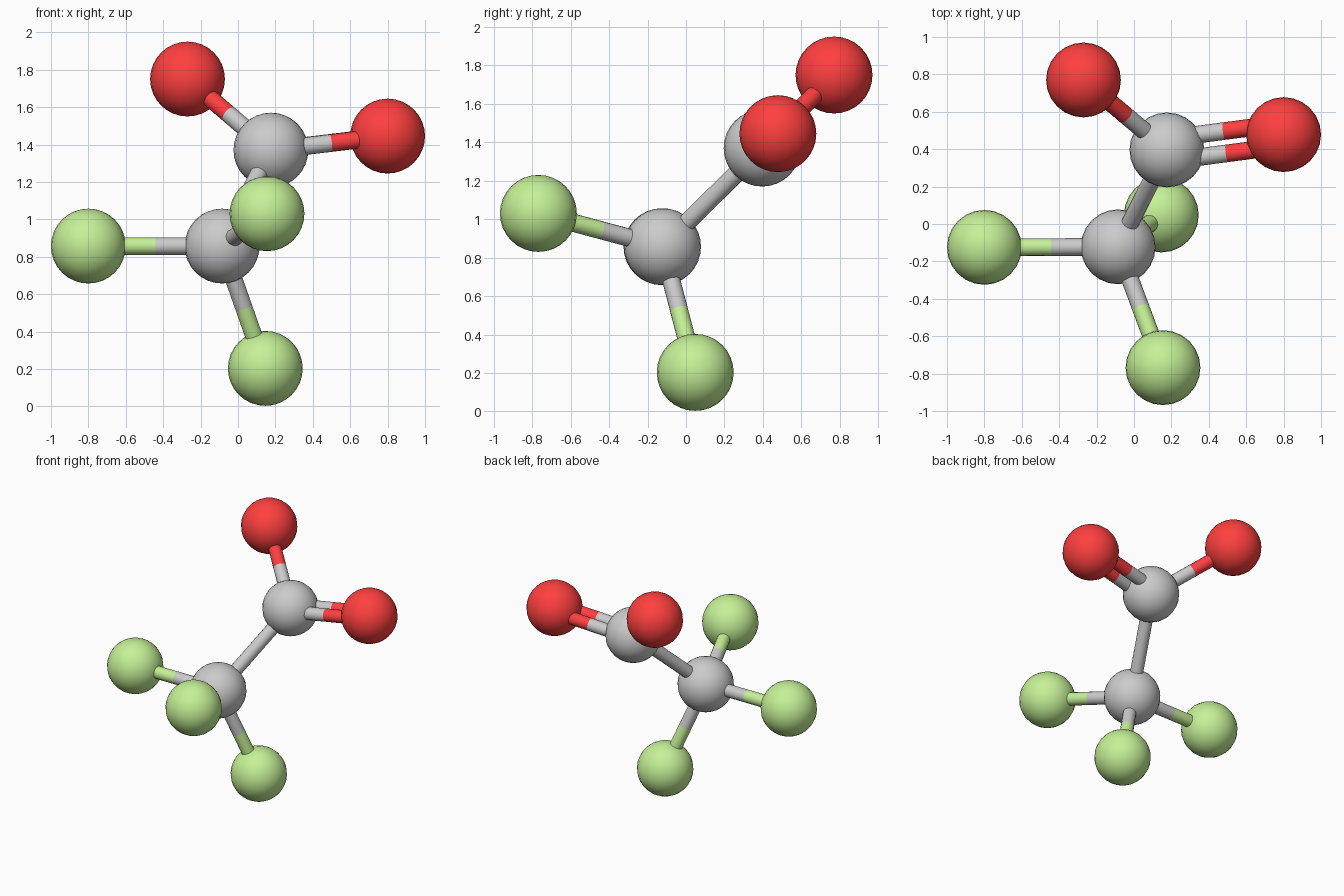
import bpy, math
from mathutils import Vector

if "Cube" in bpy.data.objects:
    bpy.data.objects.remove(bpy.data.objects["Cube"])

ATOM_R, BOND_R, DOUBLE_GAP = 0.2, 0.047, 0.06


def material(name, rgb):
    m = bpy.data.materials.new(name)
    m.diffuse_color = (*rgb, 1)
    m.use_nodes = True
    m.node_tree.nodes["Principled BSDF"].inputs["Base Color"].default_value = m.diffuse_color
    return m


RED = material("red", (1.0, 0.05, 0.05))
GREEN = material("green", (0.56, 0.88, 0.31))

# Atoms: position and colour (None = plain grey carbon)
ATOMS = {
    "carbon_upper": (Vector((0.176, 0.396, 1.37)), None),
    "carbon_lower": (Vector((-0.085, -0.122, 0.857)), None),
    "oxygen_single": (Vector((-0.27, 0.77, 1.75)), RED),
    "oxygen_double": (Vector((0.80, 0.478, 1.445)), RED),
    "fluorine_left": (Vector((-0.80, -0.125, 0.857)), GREEN),
    "fluorine_front": (Vector((0.155, -0.768, 1.03)), GREEN),
    "fluorine_bottom": (Vector((0.146, 0.048, 0.203)), GREEN),
}

# Bonds: pair of atoms and number of rods
BONDS = [
    ("carbon_upper", "carbon_lower", 1),
    ("carbon_upper", "oxygen_single", 1),
    ("carbon_upper", "oxygen_double", 2),
    ("carbon_lower", "fluorine_left", 1),
    ("carbon_lower", "fluorine_front", 1),
    ("carbon_lower", "fluorine_bottom", 1),
]


def finish(name, mat):
    ob = bpy.context.object
    ob.name = name
    if mat:
        ob.data.materials.append(mat)
    bpy.ops.object.shade_smooth_by_angle(angle=math.radians(40))


def rod(name, a, b, mat):
    d = b - a
    bpy.ops.mesh.primitive_cylinder_add(
        vertices=16, radius=BOND_R, depth=d.length, location=(a + b) / 2,
        rotation=d.to_track_quat('Z', 'Y').to_euler())
    finish(name, mat)


# Atom balls
for name, (pos, mat) in ATOMS.items():
    bpy.ops.mesh.primitive_uv_sphere_add(segments=24, ring_count=16, radius=ATOM_R, location=pos)
    finish(name, mat)

# Bond rods, each half coloured like its nearer atom
for first, second, count in BONDS:
    (a, mat_a), (b, mat_b) = ATOMS[first], ATOMS[second]
    d = (b - a).normalized()
    side = d.cross(Vector((0, 0, 1))).normalized() * DOUBLE_GAP
    start, end = a + d * ATOM_R * 0.7, b - d * ATOM_R * 0.7
    mid = (a + b) / 2
    for i in range(count):
        off = side * (2 * i - count + 1)
        label = f"bond_{first}_to_{second}_{i + 1}"
        rod(label + "_near", start + off, mid + off, mat_a)
        rod(label + "_far", mid + off, end + off, mat_b)
